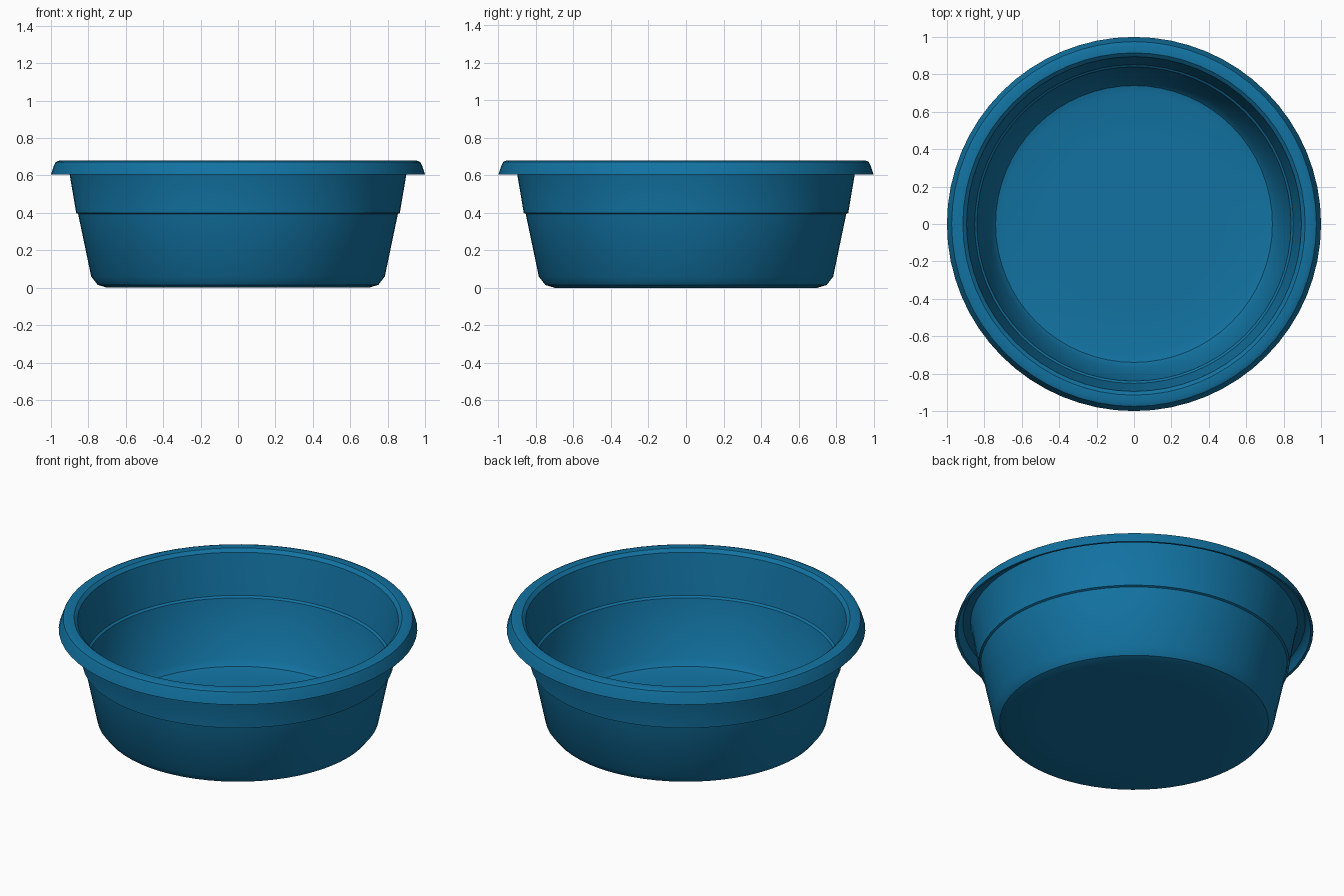
import bpy, bmesh, math

if "Cube" in bpy.data.objects:
    bpy.data.objects.remove(bpy.data.objects["Cube"])

SIDES = 64
blue = bpy.data.materials.new("basin blue")
blue.diffuse_color = (0.006, 0.17, 0.36, 1)
blue.use_nodes = True
blue.node_tree.nodes["Principled BSDF"].inputs["Base Color"].default_value = blue.diffuse_color


def lathe(name, profile):
    """Spin an (r, z) profile around z; r = 0 becomes a pole."""
    bm = bmesh.new()
    rings = []
    for r, z in profile:
        n = 1 if r == 0 else SIDES
        rings.append([bm.verts.new((r * math.cos(2 * math.pi * i / SIDES),
                                    r * math.sin(2 * math.pi * i / SIDES), z))
                      for i in range(n)])
    for a, b in zip(rings, rings[1:]):
        for i in range(SIDES):
            j = (i + 1) % SIDES
            quad = [a[i % len(a)], a[j % len(a)], b[j % len(b)], b[i % len(b)]]
            bm.faces.new(list(dict.fromkeys(quad)))
    bmesh.ops.recalc_face_normals(bm, faces=bm.faces)
    mesh = bpy.data.meshes.new(name)
    bm.to_mesh(mesh)
    bm.free()
    mesh.materials.append(blue)
    ob = bpy.data.objects.new(name, mesh)
    bpy.context.collection.objects.link(ob)
    bpy.context.view_layer.objects.active = ob
    ob.select_set(True)
    bpy.ops.object.shade_smooth_by_angle(angle=math.radians(35))
    ob.select_set(False)
    return ob


# Basin: outside from base centre up, over the hollow turned-down rim, back down inside
lathe("basin", [
    # underside and lower wall
    (0, 0.012), (0.45, 0.01), (0.70, 0.0), (0.75, 0.015), (0.785, 0.06),
    (0.855, 0.395),
    # small step, then upper wall
    (0.867, 0.40), (0.867, 0.41), (0.90, 0.605), (0.912, 0.658),
    # hollow underside of the rim and lower lip
    (0.955, 0.658), (0.972, 0.645), (0.985, 0.607), (1.0, 0.605),
    # rim outside and top
    (0.985, 0.65), (0.975, 0.672), (0.955, 0.68), (0.915, 0.678), (0.895, 0.66),
    # inner wall, ledge and floor
    (0.885, 0.605), (0.852, 0.415), (0.84, 0.405), (0.77, 0.065),
    (0.74, 0.03), (0.70, 0.02), (0.45, 0.022), (0, 0.024),
])
